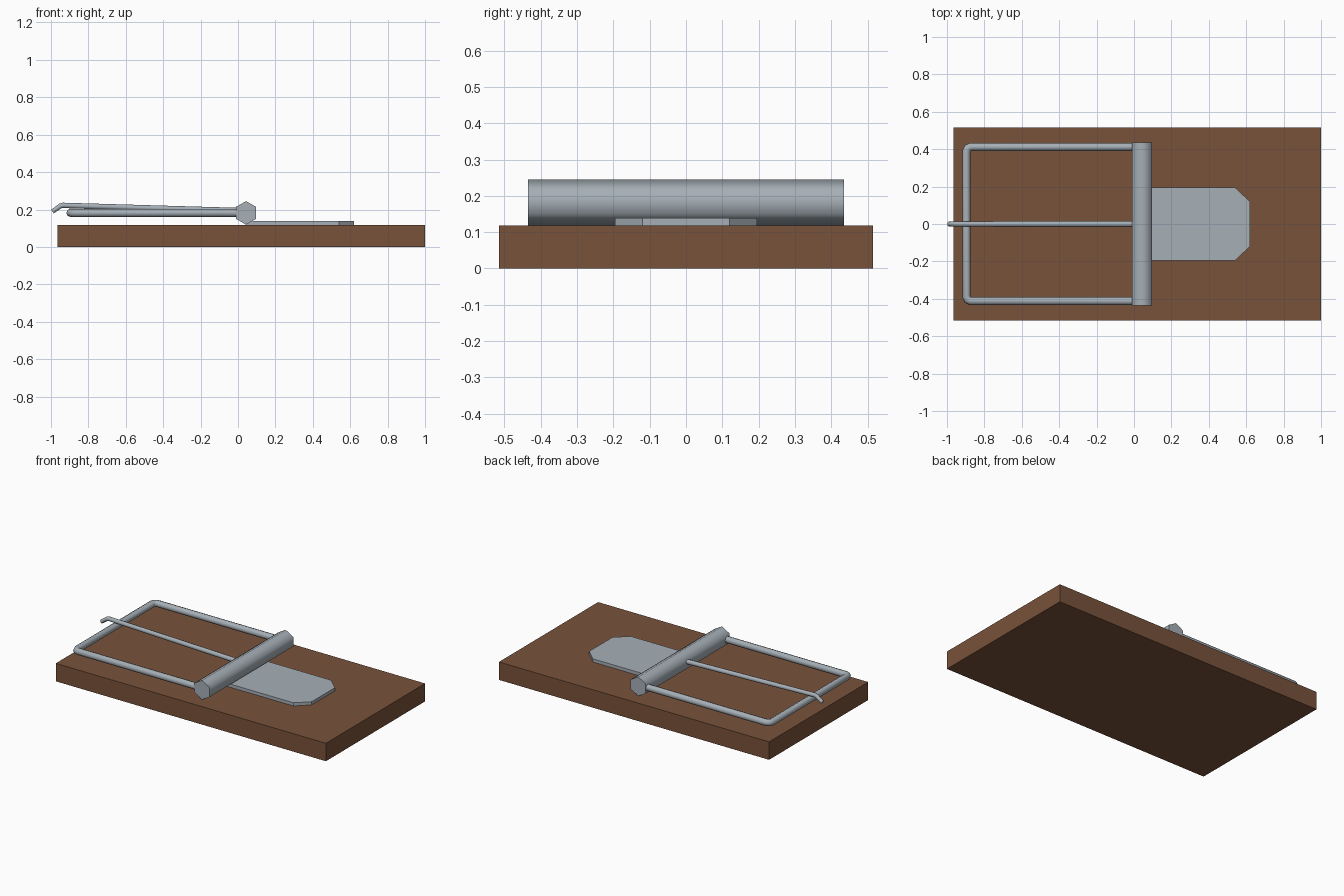
import bpy
import bmesh
from math import pi, radians

if "Cube" in bpy.data.objects:
    bpy.data.objects.remove(bpy.data.objects["Cube"])


def material(name, color):
    mat = bpy.data.materials.new(name)
    mat.diffuse_color = color
    mat.use_nodes = True
    mat.node_tree.nodes["Principled BSDF"].inputs["Base Color"].default_value = mat.diffuse_color
    return mat


wood = material("wood", (0.19, 0.085, 0.043, 1))
steel = material("steel", (0.38, 0.43, 0.47, 1))


def activate(obj):
    bpy.ops.object.select_all(action='DESELECT')
    obj.select_set(True)
    bpy.context.view_layer.objects.active = obj


def slab(name, outline, z0, z1, mat):
    """Extrude a flat xy outline from z0 to z1."""
    bm = bmesh.new()
    face = bm.faces.new([bm.verts.new((x, y, z0)) for x, y in outline])
    top = bmesh.ops.extrude_face_region(bm, geom=[face])["geom"]
    bmesh.ops.translate(bm, vec=(0, 0, z1 - z0),
                        verts=[g for g in top if isinstance(g, bmesh.types.BMVert)])
    bmesh.ops.recalc_face_normals(bm, faces=bm.faces)
    mesh = bpy.data.meshes.new(name)
    bm.to_mesh(mesh)
    bm.free()
    obj = bpy.data.objects.new(name, mesh)
    bpy.context.collection.objects.link(obj)
    mesh.materials.append(mat)
    return obj


def wire(name, points, radius, mat):
    """Round eight-sided wire through (x, y, z, thickness factor) points."""
    curve = bpy.data.curves.new(name, 'CURVE')
    curve.dimensions = '3D'
    curve.bevel_depth = radius
    curve.bevel_resolution = 2
    curve.use_fill_caps = True
    spline = curve.splines.new('POLY')
    spline.points.add(len(points) - 1)
    for p, (x, y, z, r) in zip(spline.points, points):
        p.co = (x, y, z, 1)
        p.radius = r
    obj = bpy.data.objects.new(name, curve)
    bpy.context.collection.objects.link(obj)
    curve.materials.append(mat)
    activate(obj)
    bpy.ops.object.convert(target='MESH')
    bpy.ops.object.shade_smooth_by_angle(angle=radians(65))
    return obj


# Wooden base board
slab("base_board", [(-0.965, -0.515), (1, -0.515), (1, 0.515), (-0.965, 0.515)],
     0, 0.118, wood)

# Bait plate with clipped front corners
half = [(0.04, -0.195), (0.54, -0.195), (0.62, -0.12)]
slab("bait_plate", half + [(x, -y) for x, y in reversed(half)], 0.118, 0.139, steel)

# Hexagonal spring roller across the board
bpy.ops.mesh.primitive_cylinder_add(vertices=6, radius=0.063, depth=0.87,
                                    location=(0.043, 0, 0.182), rotation=(pi / 2, 0, 0))
roller = bpy.context.object
roller.name = "spring_roller"
roller.data.materials.append(steel)
bpy.ops.object.shade_smooth_by_angle(angle=radians(65))

# U-shaped snap bar with small rounded corners
side = [(0.04, -0.412, 0.182, 1), (-0.873, -0.412, 0.182, 1),
        (-0.889, -0.405, 0.182, 1), (-0.896, -0.389, 0.182, 1)]
wire("snap_bar", side + [(x, -y, z, r) for x, y, z, r in reversed(side)], 0.022, steel)

# Hold-down rod with hooked tip
wire("hold_down_rod", [(0.04, 0, 0.192, 1), (-0.935, 0, 0.222, 0.9), (-0.95, 0, 0.219, 0.85),
                       (-0.992, 0, 0.189, 0.75)], 0.016, steel)
